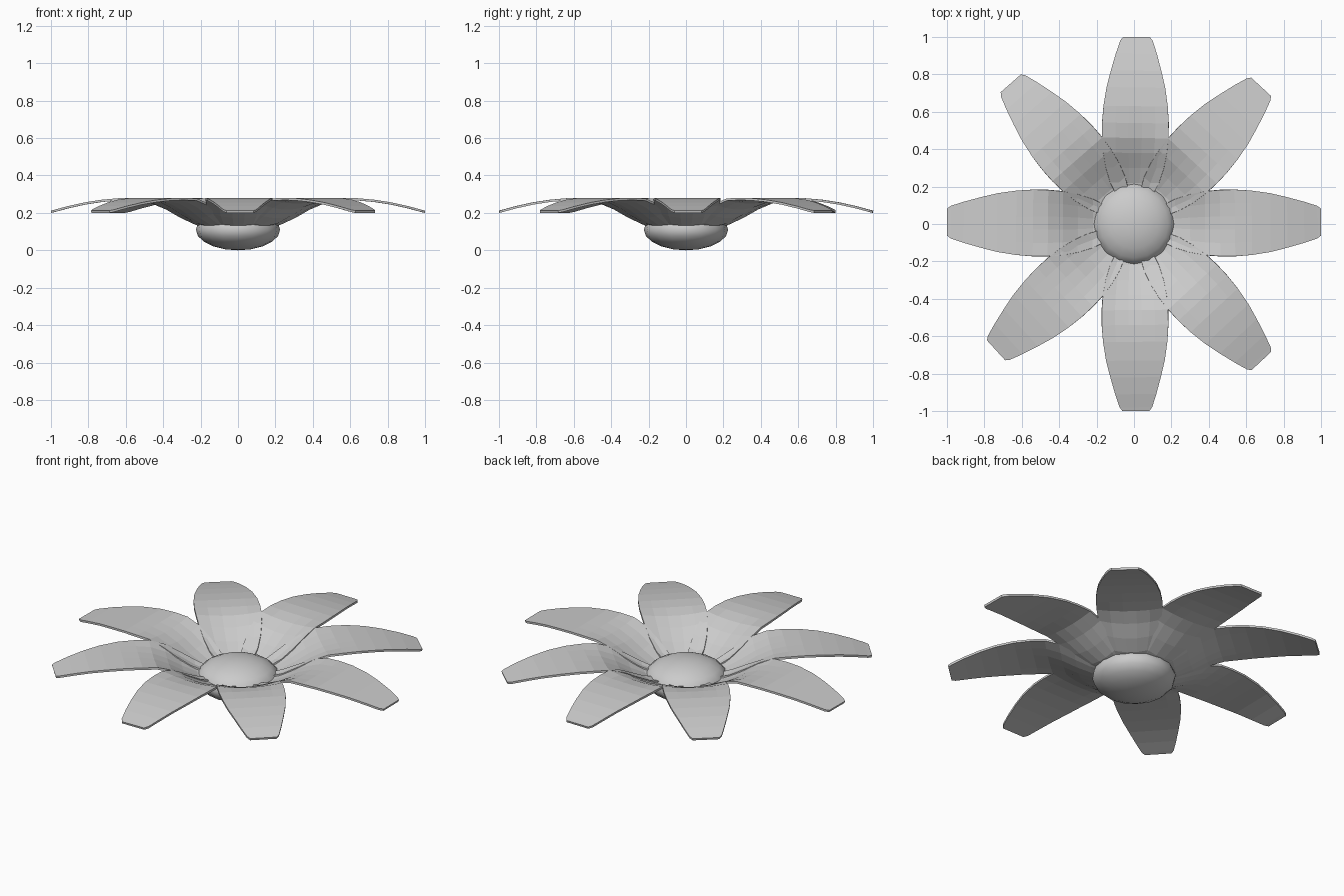
import bpy, bmesh
from math import radians, cos, sin

if "Cube" in bpy.data.objects:
    bpy.data.objects.remove(bpy.data.objects["Cube"])

# Petal stations: radius, half width, centre height, edge lift
STATIONS = [
    (0.13, 0.085, 0.125, 0.010), (0.22, 0.130, 0.145, 0.025),
    (0.30, 0.155, 0.182, 0.030), (0.38, 0.170, 0.228, 0.025),
    (0.46, 0.177, 0.262, 0.015), (0.54, 0.178, 0.276, 0.004),
    (0.63, 0.172, 0.279, 0.000), (0.73, 0.157, 0.270, 0.000),
    (0.82, 0.135, 0.256, 0.000), (0.91, 0.110, 0.236, 0.000),
    (0.98, 0.087, 0.217, 0.000), (1.00, 0.072, 0.212, 0.000),
]
ACROSS = [-1, -0.6, -0.2, 0.2, 0.6, 1]


def make_petal(name, angle):
    a = radians(angle)
    bm = bmesh.new()
    rows = []
    for r, w, z, lift in STATIONS:
        rows.append([bm.verts.new((r * cos(a) - t * w * sin(a),
                                   r * sin(a) + t * w * cos(a),
                                   z + lift * t * t)) for t in ACROSS])
    for lo, hi in zip(rows, rows[1:]):
        for i in range(len(ACROSS) - 1):
            bm.faces.new((lo[i], hi[i], hi[i + 1], lo[i + 1]))
    mesh = bpy.data.meshes.new(name)
    bm.to_mesh(mesh)
    bm.free()
    ob = bpy.data.objects.new(name, mesh)
    bpy.context.collection.objects.link(ob)
    # Thin sheet, thickened downward
    mod = ob.modifiers.new("thickness", "SOLIDIFY")
    mod.thickness = 0.012
    mod.offset = -1


# Ring of eight slightly uneven petals
for n, angle in enumerate([0.6, 47.2, 89.2, 131.2, 179.4, 222.5, 270.6, 312.9]):
    make_petal(f"petal_{n + 1}", angle)

# Flattened round flower centre
bpy.ops.mesh.primitive_uv_sphere_add(segments=16, ring_count=10, radius=1,
                                     location=(0, 0, 0.11))
centre = bpy.context.object
centre.name = "flower_centre"
centre.scale = (0.225, 0.225, 0.11)
bpy.ops.object.transform_apply(location=False, rotation=False, scale=True)
bpy.ops.object.shade_smooth()
